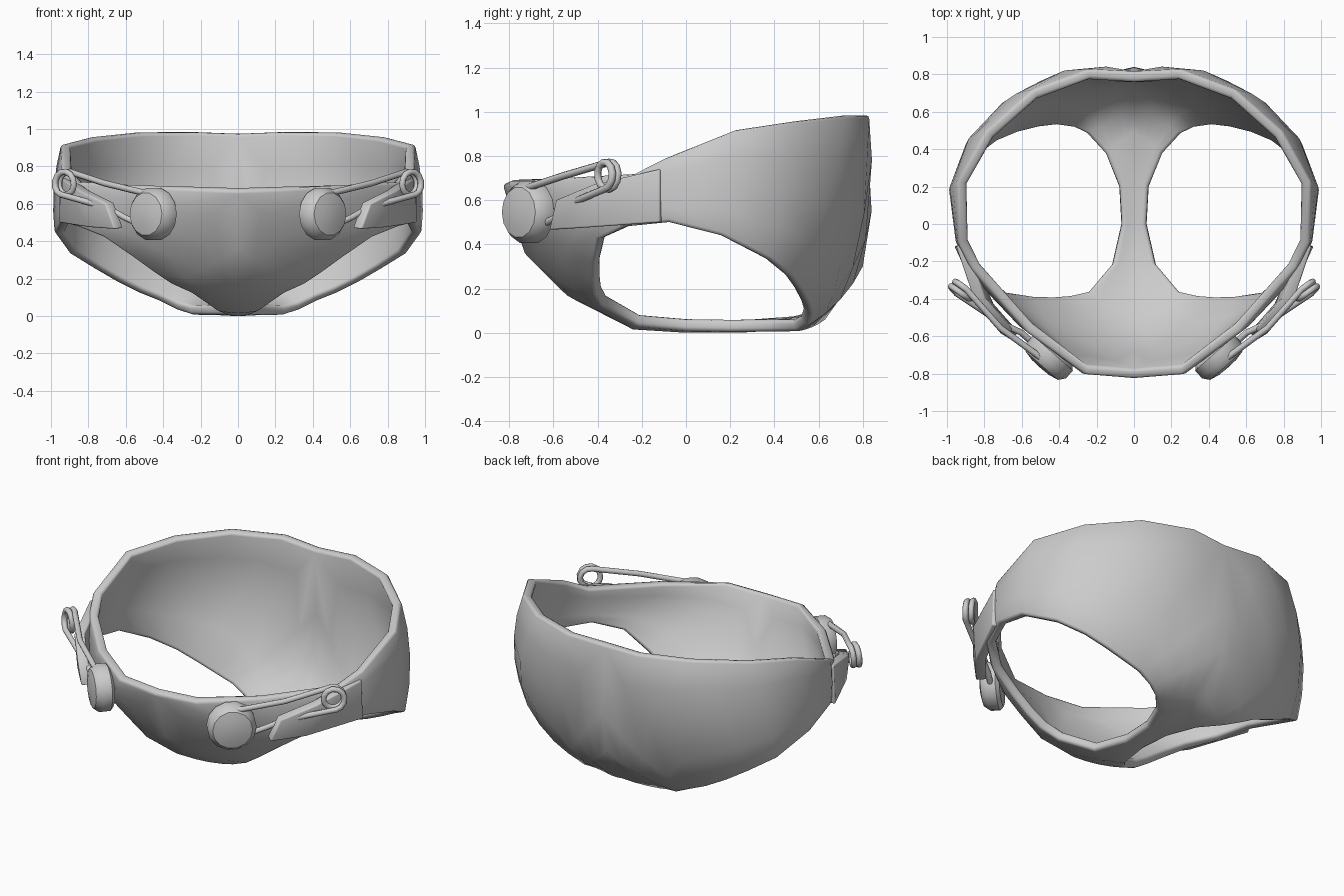
import bpy, bmesh, math
from mathutils import Vector

if "Cube" in bpy.data.objects:
    bpy.data.objects.remove(bpy.data.objects["Cube"])

CENTRE = Vector((0, 0, 0.6))

# Right half: centre line + waist loop (crotch, up the front, round the waist, down the back)
OUTER = [(0, 0, 0), (0, -.24, .015), (0, -.54, .17), (0, -.73, .36), (0, -.83, .67),
         (.26, -.81, .68), (.57, -.58, .70), (.87, -.24, .72), (.94, -.10, .79),
         (.945, .23, .92), (.79, .50, .96), (.54, .72, .985), (.24, .83, .985),
         (0, .815, .975), (0, .84, .55), (0, .80, .30), (0, .63, .06), (0, .5, .02), (0, .25, 0)]
# Leg opening loop, matched point for point
LEG = [(.07, 0, .01), (.12, -.22, .03), (.25, -.38, .12), (.36, -.41, .17), (.45, -.42, .23),
       (.56, -.42, .31), (.72, -.40, .42), (.87, -.28, .48), (.95, -.08, .50),
       (.98, .16, .44), (.90, .38, .33), (.77, .48, .25), (.65, .53, .18),
       (.53, .56, .12), (.43, .57, .08), (.33, .55, .03), (.25, .5, .005), (.15, .38, .005), (.08, .2, .005)]


def bulge(a, b, t):
    """Blend two points, swelling outwards round the body centre."""
    a, b = Vector(a), Vector(b)
    flat = a.lerp(b, t)
    ra, rb = a - CENTRE, b - CENTRE
    arc = CENTRE + (flat - CENTRE).normalized() * (ra.length * (1 - t) + rb.length * t)
    return flat.lerp(arc, .78)


def mesh_object(name, rows, closed, outward=None):
    """Skin a grid of points into an object mirrored across x."""
    bm = bmesh.new()
    grid = [[bm.verts.new(p) for p in row] for row in rows]
    n = len(grid)
    for i in range(n if closed else n - 1):
        r, s = grid[i], grid[(i + 1) % n]
        for j in range(len(r) - 1):
            bm.faces.new((r[j], r[j + 1], s[j + 1], s[j]))
    bm.normal_update()
    if sum(f.normal.dot(f.calc_center_median() - CENTRE) for f in bm.faces) < 0:
        bmesh.ops.reverse_faces(bm, faces=bm.faces[:])
    me = bpy.data.meshes.new(name)
    bm.to_mesh(me)
    bm.free()
    ob = bpy.data.objects.new(name, me)
    bpy.context.collection.objects.link(ob)
    return ob


def mirror(ob):
    m = ob.modifiers.new("mirror", 'MIRROR')
    m.merge_threshold = .001


def cloth(ob, thickness, offset, bevel):
    mirror(ob)
    s = ob.modifiers.new("thickness", 'SOLIDIFY')
    s.thickness, s.offset = thickness, offset
    b = ob.modifiers.new("soft_edge", 'BEVEL')
    b.width, b.segments, b.limit_method, b.angle_limit = bevel, 2, 'ANGLE', math.radians(55)


def smooth(ob, angle=50):
    bpy.ops.object.select_all(action='DESELECT')
    ob.select_set(True)
    bpy.context.view_layer.objects.active = ob
    bpy.ops.object.shade_smooth_by_angle(angle=math.radians(angle))


# Cloth body
body = mesh_object("cloth_body", [[bulge(o, l, k / 4) for k in range(5)] for o, l in zip(OUTER, LEG)], True)
cloth(body, .055, -1, .018)
smooth(body)

# Overlapping side tabs
low = [(.66, -.62, .465), (.80, -.46, .475), (.96, -.12, .50)]
high = [(.71, -.59, .60), (.85, -.42, .67), (.95, -.12, .74)]
tab = mesh_object("side_tab", [[Vector(a), Vector(b)] for a, b in zip(low, high)], False)
cloth(tab, .06, -1, .008)
smooth(tab)

# Local frame for the safety pins: along the pin, outwards, up
HEAD = Vector((.46, -.72, .545))
ALONG = Vector((.75, .66, 0)).normalized()
OUT = Vector((.66, -.75, 0)).normalized()


def pin_point(s, w, d):
    return HEAD + ALONG * s + OUT * d + Vector((0, 0, w))


# Pin heads: domed discs
PROFILE = [(0, -.06), (.12, -.06), (.142, -.04), (.142, .015), (.115, .05), (.06, .062), (0, .064)]
bm = bmesh.new()
ring = [bm.verts.new(pin_point(r, 0, d)) for r, d in PROFILE]
edges = [bm.edges.new(e) for e in zip(ring, ring[1:])]
bmesh.ops.spin(bm, geom=ring + edges, cent=HEAD, axis=OUT, angle=math.tau, steps=14)
bmesh.ops.remove_doubles(bm, verts=bm.verts[:], dist=.0005)
bmesh.ops.recalc_face_normals(bm, faces=bm.faces[:])
me = bpy.data.meshes.new("pin_head")
bm.to_mesh(me)
bm.free()
head = bpy.data.objects.new("pin_head", me)
bpy.context.collection.objects.link(head)
mirror(head)
smooth(head, 40)

# Pin wires: top arm, coil, lower arm through the tab
path = [pin_point(.02, .11, .02), pin_point(.30, .165, .045)]
for k in range(19):
    a = math.radians(100 - 30 * k)
    path.append(pin_point(.585 + .06 * math.cos(a), .165 + .062 * math.sin(a), .01 + .05 * k / 18))
path += [pin_point(.30, .035, .02), pin_point(.2, -.02, -.01), pin_point(.08, -.06, -.01)]
cu = bpy.data.curves.new("pin_wire", 'CURVE')
cu.dimensions = '3D'
cu.bevel_depth, cu.bevel_resolution, cu.use_fill_caps = .017, 2, True
sp = cu.splines.new('POLY')
sp.points.add(len(path) - 1)
for p, co in zip(sp.points, path):
    p.co = (*co, 1)
wire = bpy.data.objects.new("pin_wire", cu)
bpy.context.collection.objects.link(wire)
mirror(wire)
